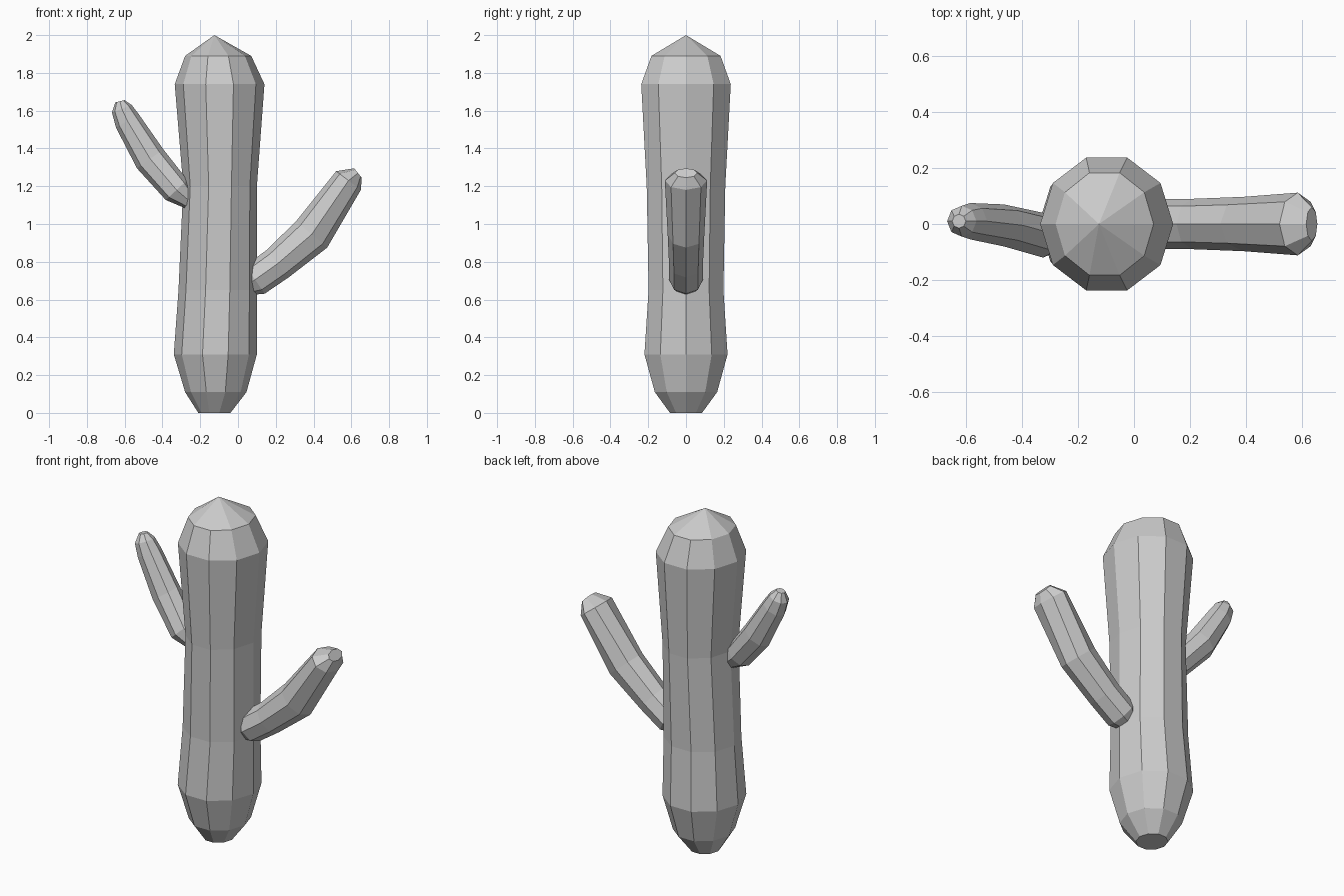
import bpy, bmesh
from math import sin, cos, tau
from mathutils import Vector

if "Cube" in bpy.data.objects:
    bpy.data.objects.remove(bpy.data.objects["Cube"])


def loft(name, rings, sides, tip=None):
    """Skin rings of (centre, side axis, other axis) with closed ends."""
    bm = bmesh.new()
    loops = []
    for c, u, v in rings:
        loops.append([bm.verts.new(c + u * cos(tau * i / sides) + v * sin(tau * i / sides))
                      for i in range(sides)])
    for a, b in zip(loops, loops[1:]):
        for i in range(sides):
            j = (i + 1) % sides
            bm.faces.new((a[i], a[j], b[j], b[i]))
    bm.faces.new(loops[0][::-1])
    if tip:
        apex = bm.verts.new(tip)
        for i in range(sides):
            bm.faces.new((loops[-1][i], loops[-1][(i + 1) % sides], apex))
    else:
        bm.faces.new(loops[-1])
    bmesh.ops.recalc_face_normals(bm, faces=bm.faces)
    mesh = bpy.data.meshes.new(name)
    bm.to_mesh(mesh)
    bm.free()
    obj = bpy.data.objects.new(name, mesh)
    bpy.context.collection.objects.link(obj)
    return obj


def arm(name, path, sides=8):
    """Path points are (x, y, z, radius in the xz plane, radius in y)."""
    pts = [Vector(p[:3]) for p in path]
    rings = []
    for i, p in enumerate(path):
        t = pts[min(i + 1, len(pts) - 1)] - pts[max(i - 1, 0)]
        n = Vector((-t.z, 0, t.x)).normalized()
        rings.append((pts[i], n * p[3], Vector((0, p[4], 0))))
    return loft(name, rings, sides)


# Trunk: z, min x, max x, half depth
profile = [
    (0.00, -0.21, -0.04, 0.085),
    (0.11, -0.28, 0.045, 0.165),
    (0.31, -0.34, 0.10, 0.22),
    (0.65, -0.315, 0.10, 0.198),
    (1.20, -0.29, 0.10, 0.208),
    (1.74, -0.335, 0.14, 0.237),
    (1.89, -0.28, 0.07, 0.183),
]
loft("trunk",
     [(Vector(((a + b) / 2, 0, z)), Vector(((b - a) / 2, 0, 0)), Vector((0, d / 0.951, 0)))
      for z, a, b, d in profile],
     10, tip=(-0.125, 0, 2.0))

# Large low arm on the right
arm("right_arm", [
    (0.03, 0, 0.665, 0.05, 0.05),
    (0.09, 0, 0.705, 0.09, 0.09),
    (0.21, 0, 0.79, 0.093, 0.09),
    (0.39, 0, 0.945, 0.108, 0.097),
    (0.585, 0, 1.23, 0.082, 0.112),
    (0.635, 0, 1.27, 0.032, 0.06),
])

# Small high arm on the left
arm("left_arm", [
    (-0.255, -0.04, 1.12, 0.045, 0.05),
    (-0.325, -0.04, 1.18, 0.078, 0.08),
    (-0.465, -0.005, 1.345, 0.086, 0.075),
    (-0.585, 0.01, 1.545, 0.07, 0.065),
    (-0.615, 0.01, 1.61, 0.056, 0.055),
    (-0.625, 0.01, 1.65, 0.025, 0.025),
])
